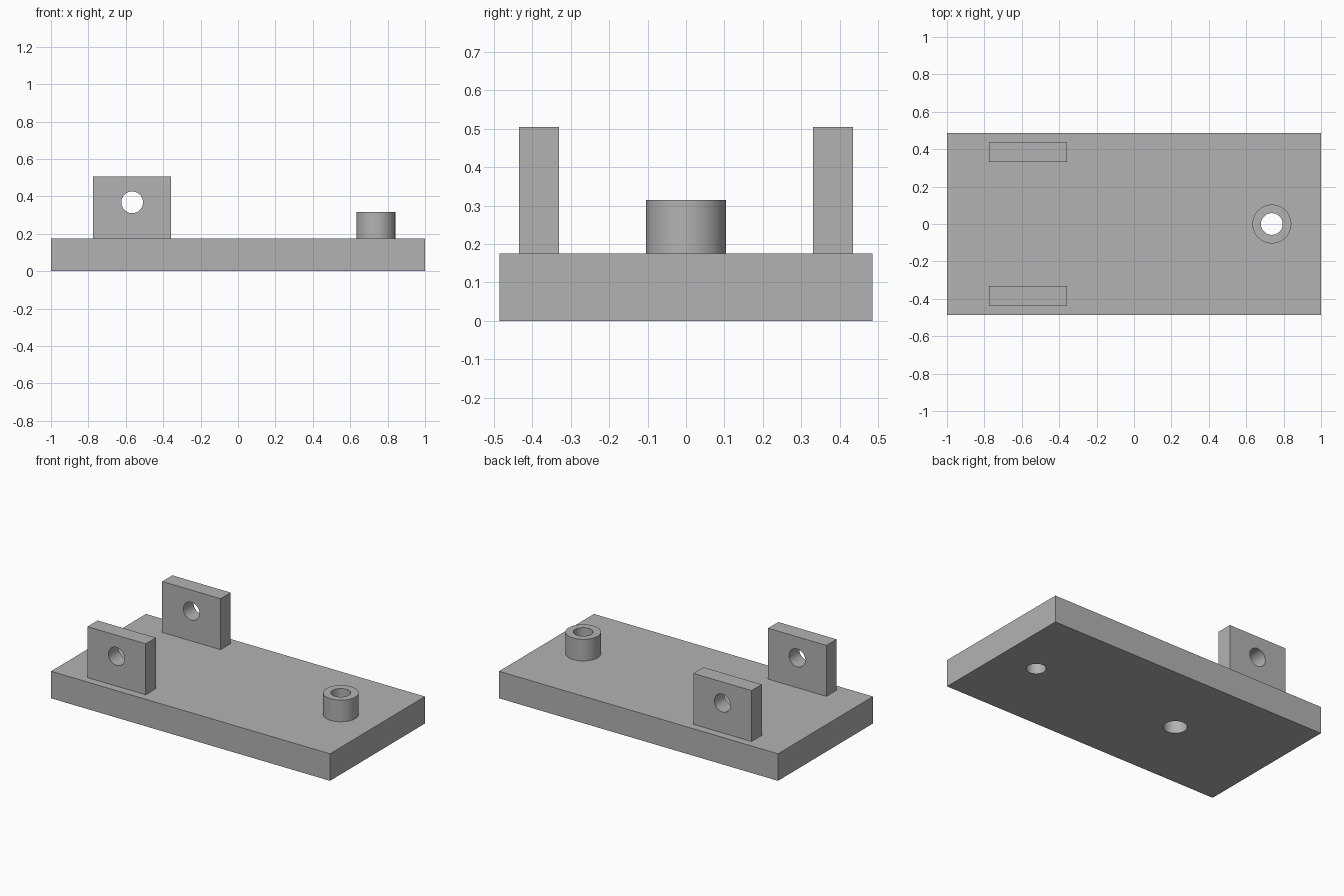
import bpy
import math

cube = bpy.data.objects.get("Cube")
if cube:
    bpy.data.objects.remove(cube, do_unlink=True)

grey = bpy.data.materials.new("plain grey")
grey.use_nodes = True
grey.diffuse_color = (0.45, 0.45, 0.45, 1)
grey.node_tree.nodes["Principled BSDF"].inputs["Base Color"].default_value = (0.45, 0.45, 0.45, 1)


def box(name, low, high):
    centre = [(a + b) / 2 for a, b in zip(low, high)]
    bpy.ops.mesh.primitive_cube_add(size=1, location=centre)
    obj = bpy.context.object
    obj.name = name
    obj.scale = [b - a for a, b in zip(low, high)]
    bpy.ops.object.transform_apply(location=True, rotation=True, scale=True)
    obj.data.materials.append(grey)
    return obj


def cylinder(name, radius, depth, centre, tilt=0):
    bpy.ops.mesh.primitive_cylinder_add(vertices=64, radius=radius, depth=depth,
                                        location=centre, rotation=(tilt, 0, 0))
    obj = bpy.context.object
    obj.name = name
    bpy.ops.object.transform_apply(location=True, rotation=True, scale=True)
    obj.data.materials.append(grey)
    return obj


def drill(part, radius, depth, centre, tilt=0):
    cutter = cylinder("drill_cutter", radius, depth, centre, tilt)
    cutter.hide_render = True
    mod = part.modifiers.new("hole", "BOOLEAN")
    mod.operation = "DIFFERENCE"
    mod.solver = "EXACT"
    mod.object = cutter
    bpy.context.view_layer.objects.active = part
    bpy.ops.object.modifier_apply(modifier=mod.name)
    bpy.data.objects.remove(cutter, do_unlink=True)


def smooth(part):
    bpy.ops.object.select_all(action="DESELECT")
    part.select_set(True)
    bpy.context.view_layer.objects.active = part
    bpy.ops.object.shade_smooth_by_angle(angle=math.radians(30))


PLATE_TOP = 0.175
BOSS_X = 0.737
HOLE = 0.058

# Base plate with the boss bore and a blind hole in the underside
plate = box("base_plate", (-1, -0.486, 0), (1, 0.486, PLATE_TOP))
drill(plate, HOLE, 1, (BOSS_X, 0, 0))
drill(plate, 0.07, 0.24, (-0.31, 0, 0))

# Hollow round boss
boss_height = 0.14
boss = cylinder("round_boss", 0.104, boss_height, (BOSS_X, 0, PLATE_TOP + boss_height / 2))
drill(boss, HOLE, 1, (BOSS_X, 0, PLATE_TOP))

# Pair of upright lugs with cross holes
lugs = []
for name, y in (("front_lug", -0.383), ("back_lug", 0.383)):
    lug = box(name, (-0.775, y - 0.052, PLATE_TOP), (-0.357, y + 0.052, 0.505))
    drill(lug, HOLE, 0.4, (-0.566, y, 0.368), math.pi / 2)
    lugs.append(lug)

for part in (plate, boss, *lugs):
    smooth(part)
